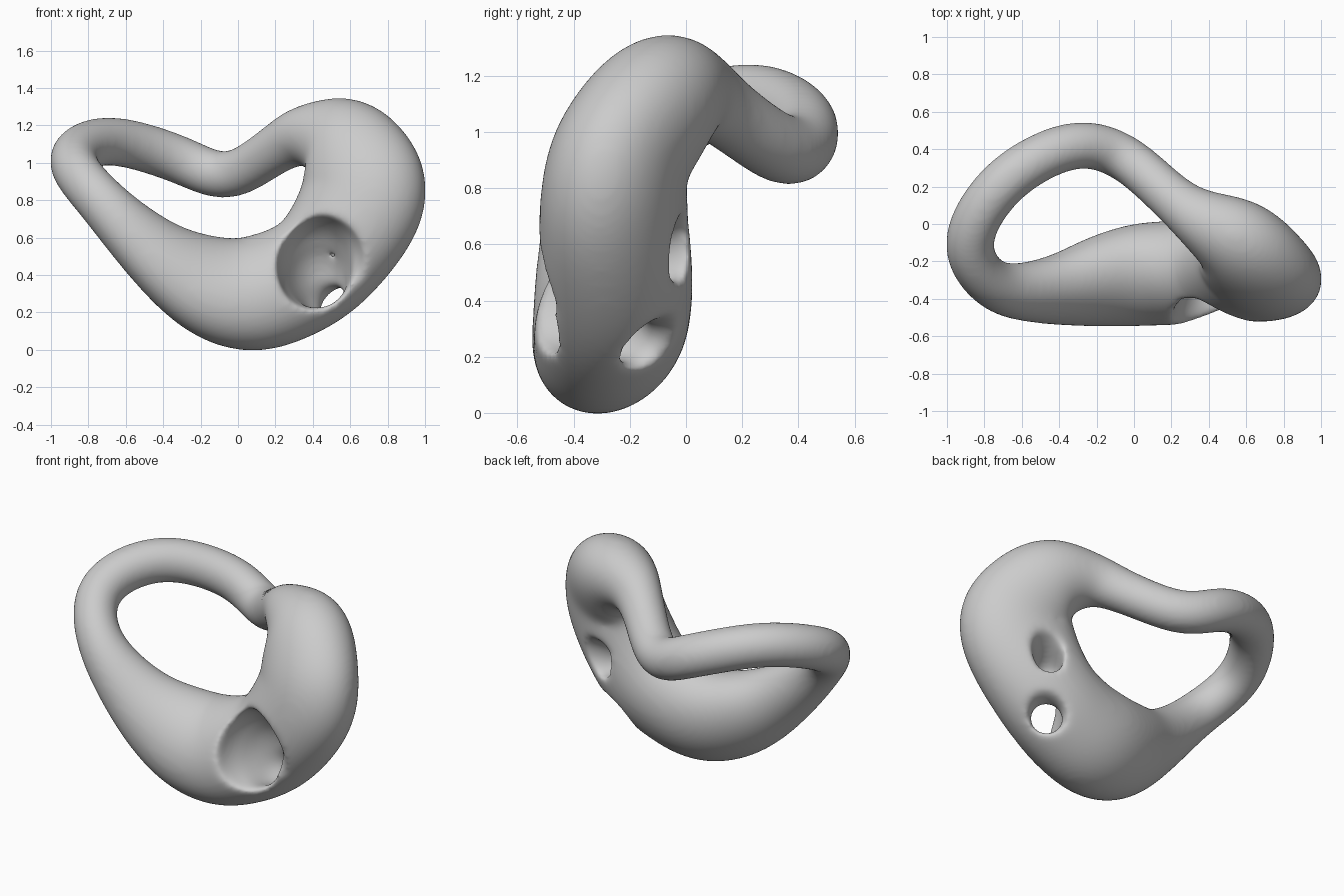
import bpy, math
from mathutils import Vector

if "Cube" in bpy.data.objects:
    bpy.data.objects.remove(bpy.data.objects["Cube"])

stone = bpy.data.materials.new("soft grey")
stone.use_nodes = True
grey = (0.6, 0.6, 0.6, 1)
stone.diffuse_color = grey
stone.node_tree.nodes["Principled BSDF"].inputs["Base Color"].default_value = grey


def spline(p, i, t, closed):
    """Catmull-Rom point on a list of number tuples."""
    n = len(p)
    a, b, c, d = [p[(i + k) % n] if closed else p[min(max(i + k, 0), n - 1)]
                  for k in (-1, 0, 1, 2)]
    return [0.5 * (2 * q + (r - o) * t + (2 * o - 5 * q + 4 * r - s) * t * t
                   + (3 * q - o - 3 * r + s) * t ** 3)
            for o, q, r, s in zip(a, b, c, d)]


def sweep(name, stations, centre, closed, steps=12, sides=48):
    """Sweep an ellipse (x, y, z, radial half-width, side half-width)."""
    n = len(stations)
    path = [spline(stations, i, k / steps, closed)
            for i in range(n if closed else n - 1) for k in range(steps)]
    m, verts, faces = len(path), [], []
    # Even out the flow of a closed path
    for _ in range(24 if closed else 0):
        path = [[(o + 2 * q + r) / 4 for o, q, r in
                 zip(path[i - 1], path[i], path[(i + 1) % m])] for i in range(m)]
    for i, s in enumerate(path):
        nxt, prv = ((path[(i + 1) % m], path[i - 1]) if closed
                    else (path[min(i + 1, m - 1)], path[max(i - 1, 0)]))
        p = Vector(s[:3])
        t = (Vector(nxt[:3]) - Vector(prv[:3])).normalized()
        u = p - Vector(centre)
        u = (u - t * u.dot(t)).normalized()
        v = t.cross(u)
        for k in range(sides):
            a = math.tau * k / sides
            verts.append(p + u * s[3] * math.cos(a) + v * s[4] * math.sin(a))
    for i in range(m if closed else m - 1):
        j = (i + 1) % m
        for k in range(sides):
            l = (k + 1) % sides
            faces.append((i * sides + k, i * sides + l, j * sides + l, j * sides + k))
    if not closed:
        faces.append(tuple(reversed(range(sides))))
        faces.append(tuple(range((m - 1) * sides, m * sides)))
    mesh = bpy.data.meshes.new(name)
    mesh.from_pydata(verts, [], faces)
    mesh.update()
    obj = bpy.data.objects.new(name, mesh)
    bpy.context.collection.objects.link(obj)
    return obj


# Looping body: belly, left bend, back arm, neck, shoulder lobe
body = sweep("looping_body", [
    (0.04, -0.27, 0.295, 0.32, 0.26),
    (-0.20, -0.305, 0.36, 0.285, 0.22),
    (-0.46, -0.355, 0.53, 0.20, 0.165),
    (-0.745, -0.34, 0.81, 0.13, 0.135),
    (-0.895, -0.10, 1.02, 0.13, 0.13),
    (-0.70, 0.23, 1.125, 0.13, 0.13),
    (-0.34, 0.425, 1.03, 0.125, 0.13),
    (-0.06, 0.365, 0.92, 0.125, 0.125),
    (0.19, 0.15, 1.065, 0.125, 0.13),
    (0.35, 0.03, 1.145, 0.16, 0.165),
    (0.55, -0.09, 1.11, 0.265, 0.23),
    (0.655, -0.22, 0.94, 0.33, 0.24),
    (0.66, -0.26, 0.77, 0.345, 0.25),
    (0.47, -0.25, 0.48, 0.31, 0.27),
    (0.26, -0.26, 0.35, 0.315, 0.27),
], (-0.15, 0.0, 0.8), True)

# Hollow: a wide front mouth narrowing to a low back opening that flares out
funnel = sweep("hollow_cutter", [
    (0.50, -0.70, 0.41, 0.32, 0.28),
    (0.425, -0.50, 0.45, 0.275, 0.22),
    (0.43, -0.36, 0.39, 0.205, 0.17),
    (0.46, -0.25, 0.295, 0.12, 0.115),
    (0.495, -0.19, 0.26, 0.085, 0.09),
    (0.53, -0.15, 0.24, 0.10, 0.105),
    (0.57, -0.10, 0.215, 0.14, 0.145),
    (0.66, 0.01, 0.16, 0.24, 0.24),
], (0.4, -0.2, 2.0), False)

# Blind pocket in the upper back
pocket = sweep("pocket_cutter", [
    (0.48, -0.21, 0.53, 0.04, 0.04),
    (0.52, -0.17, 0.54, 0.075, 0.075),
    (0.60, -0.05, 0.57, 0.105, 0.09),
    (0.72, 0.12, 0.62, 0.15, 0.14),
], (0.4, -0.2, 2.0), False)

for cutter in (funnel, pocket):
    cut = body.modifiers.new(cutter.name, "BOOLEAN")
    cut.operation, cut.solver, cut.object = "DIFFERENCE", "EXACT", cutter
    cutter.hide_render = True

# Even mesh, softened rims
remesh = body.modifiers.new("even_mesh", "REMESH")
remesh.mode, remesh.voxel_size = "VOXEL", 0.014
soften = body.modifiers.new("soft_rims", "SMOOTH")
soften.factor, soften.iterations = 0.5, 36

# Bake the modifiers, then drop the cutters
graph = bpy.context.evaluated_depsgraph_get()
mesh = bpy.data.meshes.new_from_object(body.evaluated_get(graph))
body.modifiers.clear()
body.data = mesh
mesh.materials.clear()
mesh.materials.append(stone)
mesh.polygons.foreach_set("use_smooth", [True] * len(mesh.polygons))
mesh.update()
for cutter in (funnel, pocket):
    bpy.data.objects.remove(cutter)
